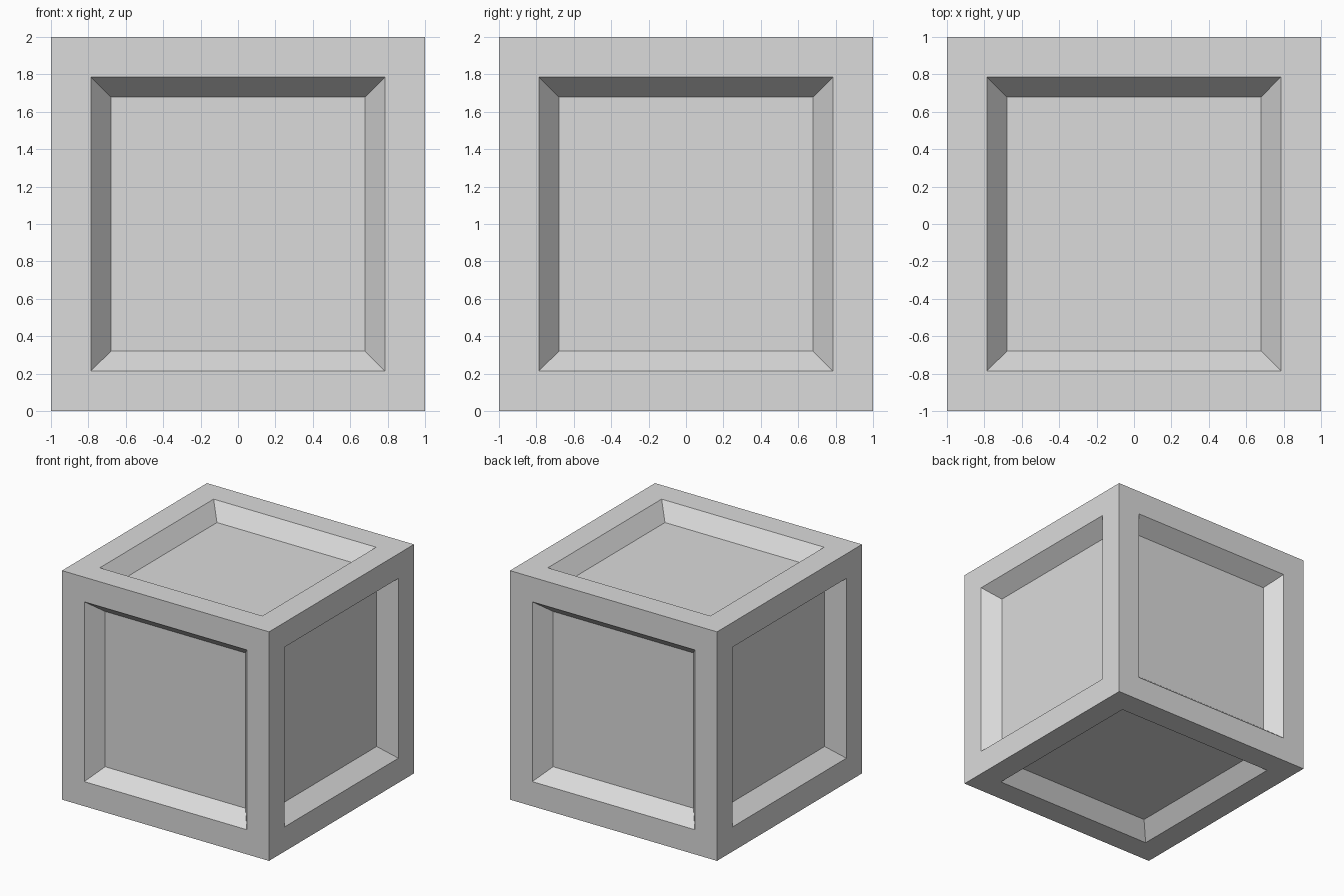
import bpy
import bmesh

SIZE = 2.0
FRAME_WIDTH = 0.215   # flat border around each panel
BEVEL_WIDTH = 0.107   # sloped wall seen face on
RECESS = 0.135        # panel depth

default = bpy.data.objects.get("Cube")
if default:
    bpy.data.objects.remove(default, do_unlink=True)

# Single grey material
grey = bpy.data.materials.new("light grey")
grey.use_nodes = True
colour = (0.71, 0.71, 0.71, 1.0)
grey.diffuse_color = colour
grey.node_tree.nodes["Principled BSDF"].inputs["Base Color"].default_value = colour

# Crate body: a cube with a sunken, sloped panel on every side
bm = bmesh.new()
bmesh.ops.create_cube(bm, size=SIZE)
bmesh.ops.translate(bm, verts=bm.verts, vec=(0, 0, SIZE / 2))
bm.normal_update()
panels = list(bm.faces)
for width in (FRAME_WIDTH, BEVEL_WIDTH):
    bmesh.ops.inset_individual(bm, faces=panels, thickness=width, use_even_offset=True)
for panel in panels:
    bmesh.ops.translate(bm, verts=panel.verts, vec=panel.normal * -RECESS)
bmesh.ops.recalc_face_normals(bm, faces=bm.faces)

mesh = bpy.data.meshes.new("crate")
bm.to_mesh(mesh)
bm.free()
mesh.materials.append(grey)
crate = bpy.data.objects.new("crate", mesh)
bpy.context.collection.objects.link(crate)
